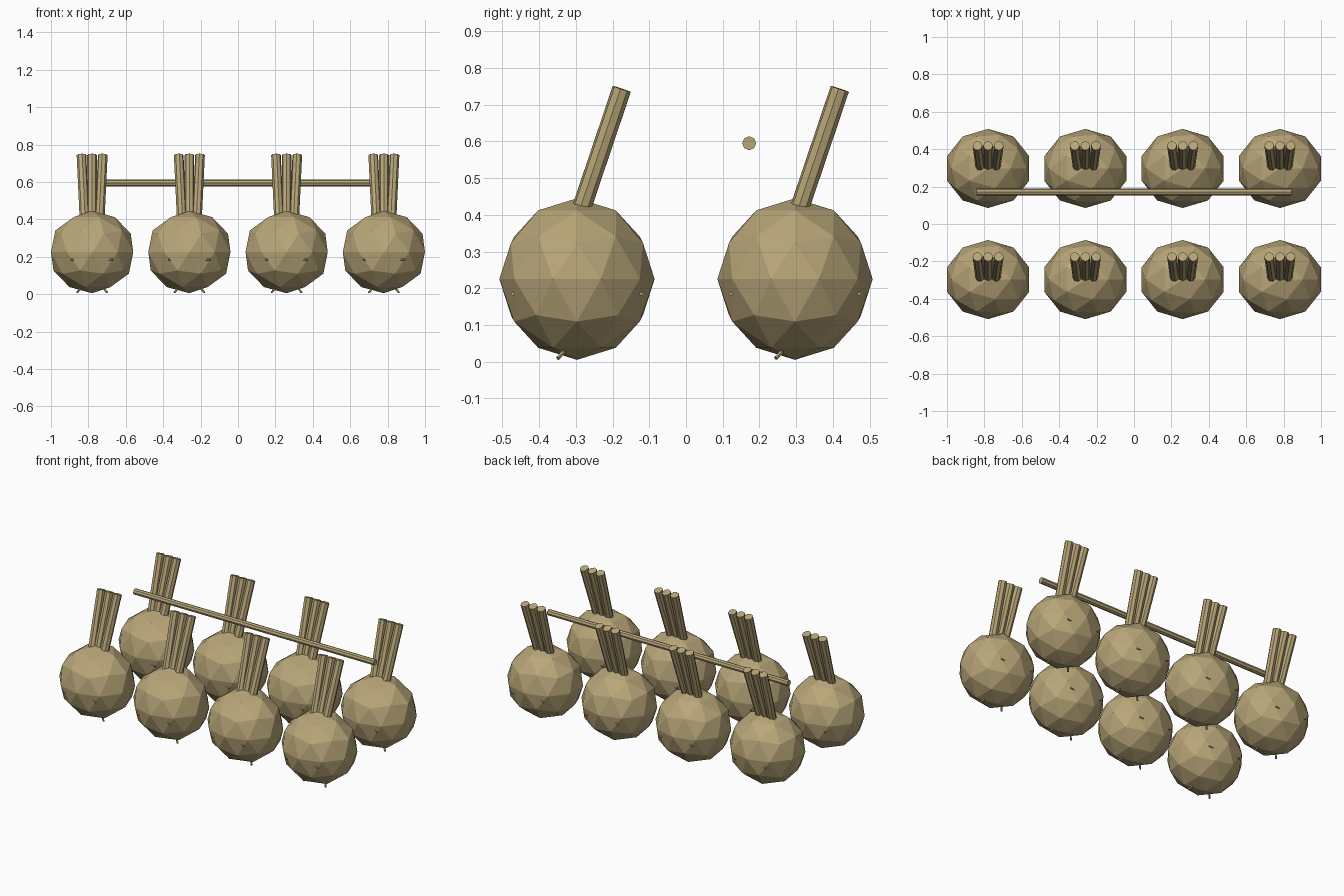
import bpy
from mathutils import Vector

cube = bpy.data.objects.get("Cube")
if cube:
    bpy.data.objects.remove(cube, do_unlink=True)

TAN = (0.48, 0.38, 0.19, 1.0)
tan = bpy.data.materials.new("tan")
tan.use_nodes = True
tan.diffuse_color = TAN
tan.node_tree.nodes["Principled BSDF"].inputs["Base Color"].default_value = TAN


def finish(name):
    obj = bpy.context.object
    obj.name = name
    obj.data.materials.append(tan)
    return obj


def rod(name, start, end, radius, sides=8):
    """Straight faceted rod between two points."""
    a, b = Vector(start), Vector(end)
    bpy.ops.mesh.primitive_cylinder_add(
        vertices=sides, radius=radius, depth=(b - a).length, location=(a + b) / 2,
        rotation=(b - a).to_track_quat('Z', 'Y').to_euler())
    return finish(name)


def bulb(x, y):
    """Faceted ball with three fanned stalks and small pegs."""
    c = Vector((x, y, 0.225))
    bpy.ops.mesh.primitive_ico_sphere_add(subdivisions=2, radius=1, location=c)
    ball = finish("ball")
    ball.scale = (0.231, 0.2115, 0.22)

    # Stalks lean back and spread apart towards the top
    for i in (-1, 0, 1):
        rod("stalk", c + Vector((i * 0.041, 0.008, 0.18)),
            c + Vector((i * 0.057, 0.122, 0.518)), 0.026)

    # Side pegs lie along x, foot pegs point down and outward
    for s in (-1, 1):
        for f in (-1, 1):
            rod("side_peg", c + Vector((s * 0.085, f * 0.175, -0.04)),
                c + Vector((s * 0.112, f * 0.175, -0.04)), 0.005, 6)
        rod("foot_peg", c + Vector((s * 0.062, -0.034, -0.195)),
            c + Vector((s * 0.08, -0.052, -0.216)), 0.006, 6)


# Two rows of four bulbs
for row_y in (-0.297, 0.297):
    for col in range(4):
        bulb(-0.78 + col * 0.52, row_y)

# Long rail in front of the back row
rod("rail", (-0.843, 0.172, 0.595), (0.843, 0.172, 0.595), 0.019)
